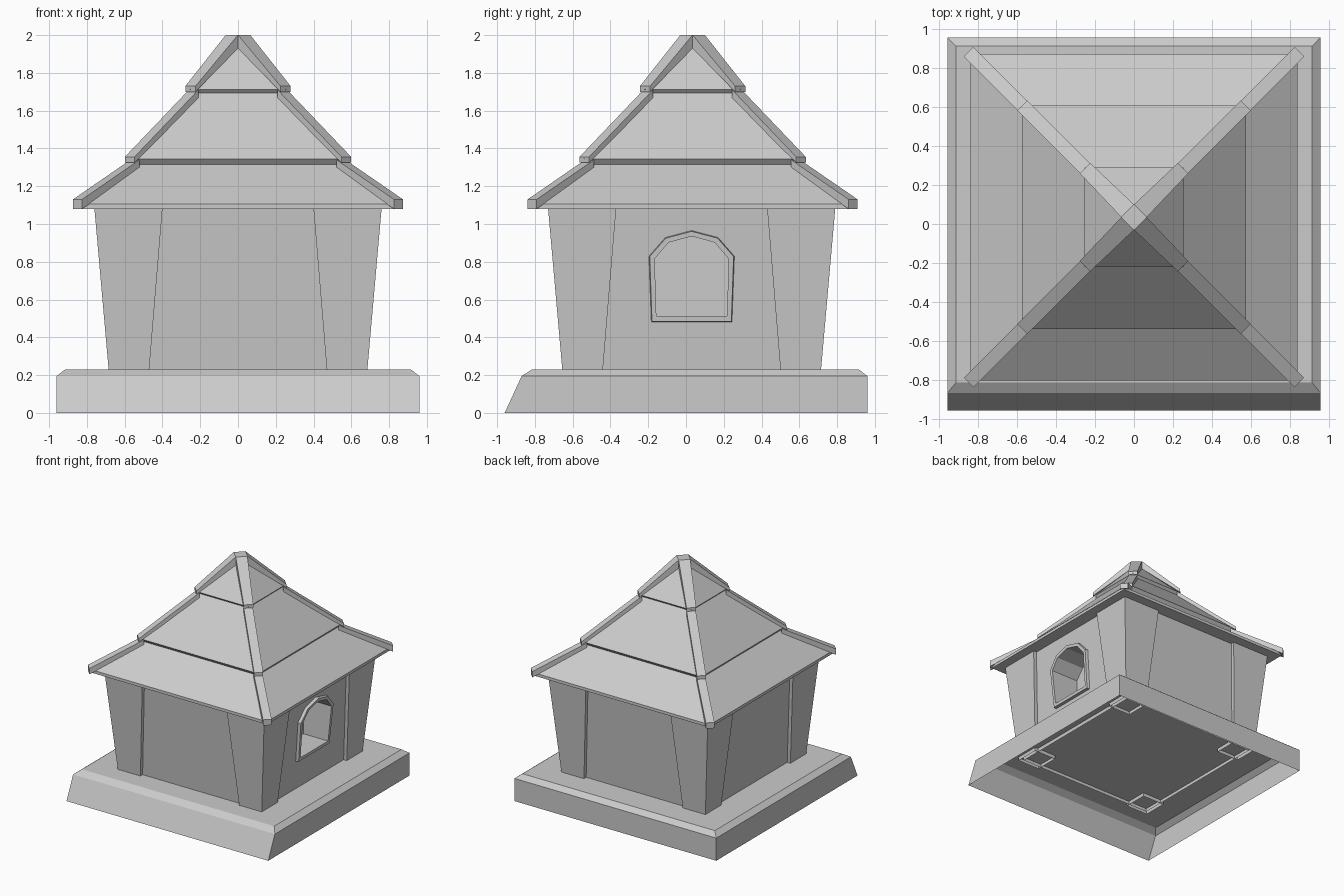
import bpy, bmesh
from math import sqrt

if "Cube" in bpy.data.objects:
    bpy.data.objects.remove(bpy.data.objects["Cube"])


def loft(name, rings, start=True, end=True, loop=False):
    """Skin a list of equal-length point rings, with optional end caps."""
    bm = bmesh.new()
    vr = [[bm.verts.new(p) for p in r] for r in rings]
    n = len(vr[0])
    pairs = list(zip(vr, vr[1:])) + ([(vr[-1], vr[0])] if loop else [])
    for a, b in pairs:
        for i in range(n):
            j = (i + 1) % n
            bm.faces.new((a[i], a[j], b[j], b[i]))
    if start and not loop:
        bm.faces.new(vr[0][::-1])
    if end and not loop:
        bm.faces.new(vr[-1])
    bmesh.ops.recalc_face_normals(bm, faces=bm.faces)
    me = bpy.data.meshes.new(name)
    bm.to_mesh(me)
    bm.free()
    ob = bpy.data.objects.new(name, me)
    bpy.context.collection.objects.link(ob)
    return ob


def rect(x0, x1, y0, y1, z):
    return [(x0, y0, z), (x1, y0, z), (x1, y1, z), (x0, y1, z)]


def square(h, z, cy):
    return rect(-h, h, cy - h, cy + h, z)


WALL_Y, ROOF_Y = 0.03, 0.035
Z0, Z1 = 0.2, 1.08
CORNERS = [(-1, -1), (1, -1), (1, 1), (-1, 1)]


def outer(z):   # outer face of the corner pillars, leaning outward
    return 0.685 + (z - 0.23) * 0.075 / 0.85


def inner(z):   # inner face of the corner pillars
    return 0.47 - (z - 0.23) * 0.07 / 0.85


def wall(z):    # recessed wall panels
    return outer(z) - 0.03


# Base slab: open underneath, sloped front, chamfered rim
loft("base", [rect(-0.96, 0.96, -0.96, 0.96, 0),
              rect(-0.96, 0.96, -0.87, 0.96, 0.195),
              rect(-0.915, 0.915, -0.815, 0.915, 0.23)], start=False)

# Walls
walls = loft("walls", [square(wall(z), z, WALL_Y) for z in (Z0, Z1)])

# Corner pillars, widening upward
for sx, sy in CORNERS:
    loft("corner_pillar",
         [[(sx * a, WALL_Y + sy * b, z) for a, b in
           ((inner(z), inner(z)), (outer(z), inner(z)),
            (outer(z), outer(z)), (inner(z), outer(z)))]
          for z in (Z0, Z1)], start=False)


# Window on the right wall: half profiles mirrored into pointed arches
def arch(half, dx=None, x=None):
    pts = half + [(-y, z) for y, z in half[::-1] if y > 0]
    return [(x if x is not None else wall(z) + dx, WALL_Y + y, z) for y, z in pts]


big = [(0.215, 0.48), (0.228, 0.83), (0.14, 0.93), (0, 0.967)]
rim = [(0.210, 0.485), (0.222, 0.828), (0.137, 0.925), (0, 0.961)]
hole = [(0.187, 0.512), (0.196, 0.815), (0.122, 0.902), (0, 0.935)]
loft("window_frame", [arch(big, -0.01), arch(rim, 0.025),
                      arch(hole, 0.025), arch(hole, -0.01)], loop=True)
cutter = loft("window_cutter", [arch(hole, x=0.47), arch(hole, x=0.9)])
cutter.hide_render = True
mod = walls.modifiers.new("window_recess", 'BOOLEAN')
mod.operation = 'DIFFERENCE'
mod.solver = 'EXACT'
mod.object = cutter
bpy.context.view_layer.objects.active = walls
bpy.ops.object.modifier_apply(modifier=mod.name)
bpy.data.objects.remove(cutter)

# Open the bottom of the walls
bm = bmesh.new()
bm.from_mesh(walls.data)
low = [f for f in bm.faces if f.calc_center_median().z < Z0 + 0.01]
bmesh.ops.delete(bm, geom=low, context='FACES')
bm.to_mesh(walls.data)
bm.free()

# Three roof tiers: (half width, height) rings
tiers = {"lower": [(0.84, 1.08), (0.84, 1.105), (0.53, 1.33)],
         "middle": [(0.55, 1.315), (0.575, 1.345), (0.23, 1.70)],
         "upper": [(0.235, 1.69), (0.255, 1.712), (0.03, 1.97)]}
for part, prof in tiers.items():
    loft(part + "_roof", [square(h, z, ROOF_Y) for h, z in prof])

# Hip beams: stations of (diagonal position, top z, bottom z, half width)
beams = {"lower": [(0.85, 1.13, 1.08, 0.034), (0.545, 1.34, 1.28, 0.034)],
         "middle": [(0.574, 1.355, 1.325, 0.036), (0.235, 1.71, 1.66, 0.036)],
         "upper": [(0.252, 1.73, 1.70, 0.038), (0.033, 2.0, 1.93, 0.046),
                   (0, 2.0, 1.93, 0.046)]}
for part, stations in beams.items():
    for sx, sy in CORNERS:
        rings = []
        for s, top, bot, w in stations:
            k = w / sqrt(2)
            a = (sx * (s + k), ROOF_Y + sy * (s - k))
            b = (sx * (s - k), ROOF_Y + sy * (s + k))
            rings.append([(*a, top), (*b, top), (*b, bot), (*a, bot)])
        loft(part + "_hip_beam", rings)
